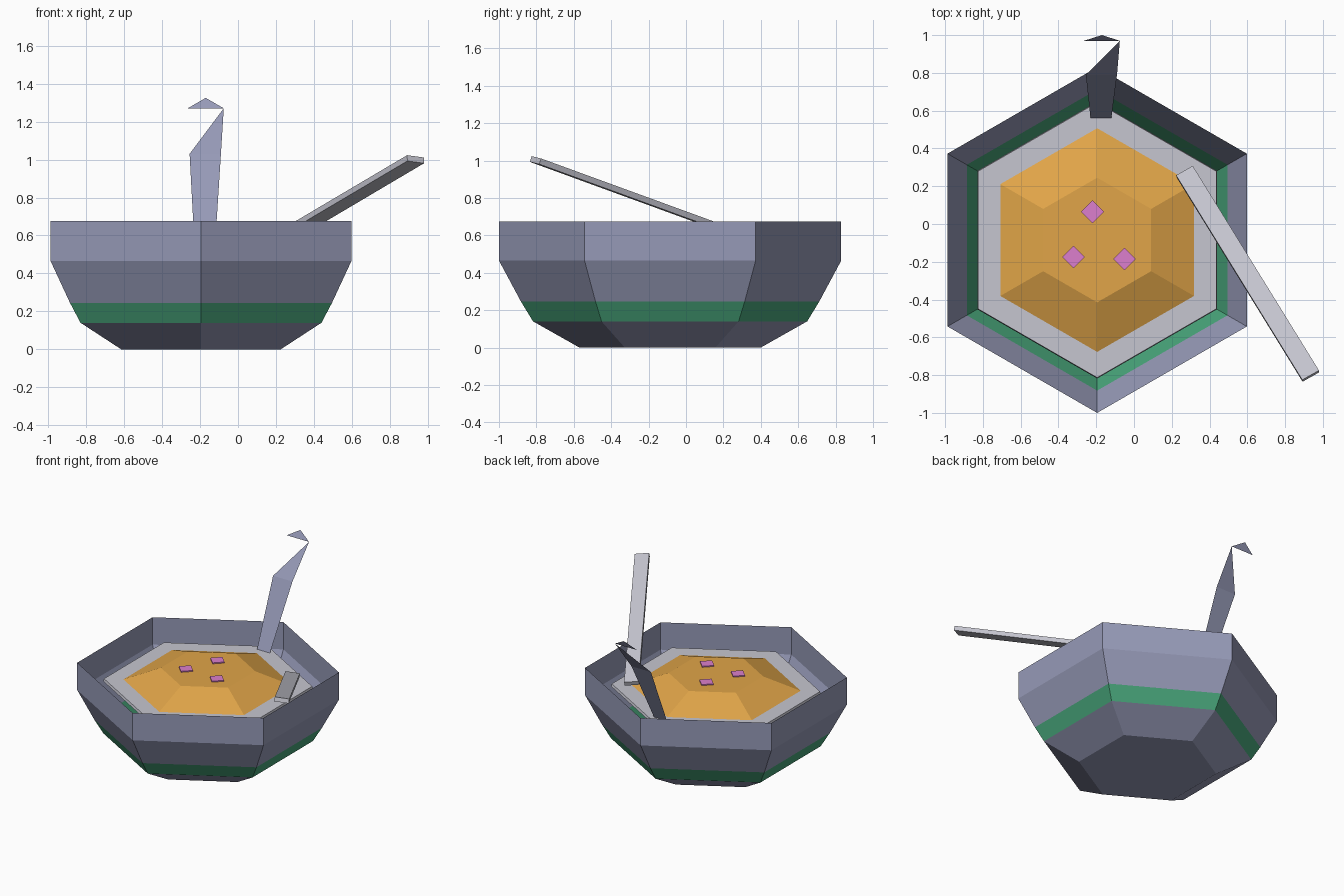
import bpy, math
from mathutils import Vector

cube = bpy.data.objects.get("Cube")
if cube:
    bpy.data.objects.remove(cube, do_unlink=True)


def material(name, r, g, b):
    m = bpy.data.materials.new(name)
    m.diffuse_color = (r, g, b, 1)
    m.use_nodes = True
    m.node_tree.nodes["Principled BSDF"].inputs["Base Color"].default_value = (r, g, b, 1)
    return m


slate = material("slate_blue", .305, .323, .474)
green = material("green", .065, .376, .195)
grey = material("pale_grey", .565, .565, .63)
orange = material("orange", .75, .376, .065)
pink = material("pink", .716, .212, .61)


def build(name, verts, faces, *mats):
    mesh = bpy.data.meshes.new(name)
    mesh.from_pydata(verts, [], faces)
    mesh.update()
    obj = bpy.data.objects.new(name, mesh)
    bpy.context.scene.collection.objects.link(obj)
    for m in mats:
        mesh.materials.append(m)
    return obj


def lathe(name, center, profile, sides, *mats, open_top=False):
    """Stack of regular polygons, given as (radius, height) from the bottom up."""
    verts, faces = [], []
    for r, z in profile:
        for i in range(sides):
            a = math.pi / 2 + math.tau * i / sides
            verts.append((center[0] + r * math.cos(a), center[1] + r * math.sin(a), z))
    for k in range(len(profile) - 1):
        for i in range(sides):
            j = (i + 1) % sides
            a, b = k * sides, (k + 1) * sides
            faces.append((a + i, a + j, b + j, b + i))
    faces.append(tuple(reversed(range(sides))))
    if not open_top:
        top = (len(profile) - 1) * sides
        faces.append(tuple(range(top, top + sides)))
    return build(name, verts, faces, *mats)


# Thin-walled hexagonal bowl with a green band
middle = (-.195, -.085)
bowl = lathe("bowl", middle,
             [(.485, 0), (.733, .14), (.797, .245), (.915, .465), (.915, .675)],
             6, slate, green, open_top=True)
for f in bowl.data.polygons:
    f.material_index = int(.14 < f.center.z < .245)

# Contents: pale layer, raised filling, garnish
lathe("pale_layer", middle, [(.733, .54), (.728, .56)], 6, grey)
lathe("filling", middle, [(.592, .56), (.33, .66)], 6, orange)
for i, spot in enumerate([(-.22, .065), (-.32, -.175), (-.05, -.185)]):
    lathe(f"garnish_{i + 1}", spot, [(.06, .662), (.06, .67)], 4, pink)

# Bent flat handle and its hooked tip
build("handle",
      [(-.23, .56, .56), (-.12, .56, .56), (-.09, .79, 1.03), (-.255, .79, 1.03), (-.075, .97, 1.27)],
      [(0, 1, 2, 3), (3, 2, 4)], slate)
build("handle_tip", [(-.265, .97, 1.27), (-.075, .97, 1.27), (-.17, 1, 1.325)], [(0, 1, 2)], slate)

# Flat stick leaning over the rim
low, high = Vector((.267, .283, .622)), Vector((.935, -.80, 1.017))
along = (high - low).normalized()
side = Vector((.09, .05, -.012))
side = (side - along * side.dot(along)).normalized()
down = side.cross(along).normalized()
if down.z > 0:
    down.negate()
verts = [end + side * s * .051 + down * d for end in (low, high) for d in (0, .032) for s in (-1, 1)]
build("stick", verts,
      [(0, 1, 3, 2), (4, 6, 7, 5), (0, 4, 5, 1), (2, 3, 7, 6), (0, 2, 6, 4), (1, 5, 7, 3)], grey)
